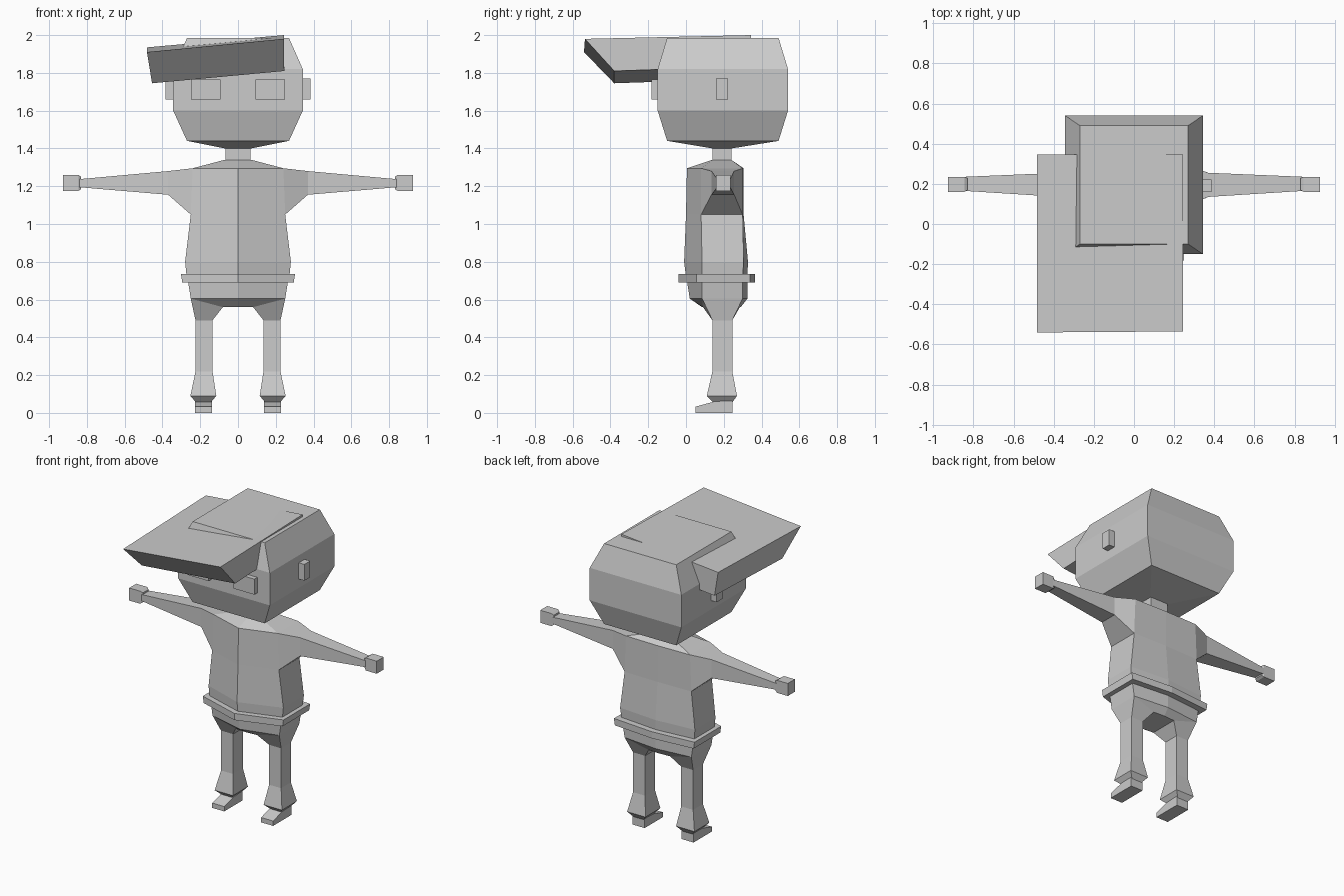
import bpy, bmesh

if "Cube" in bpy.data.objects:
    bpy.data.objects.remove(bpy.data.objects["Cube"])

grey = bpy.data.materials.new("plain grey")
grey.diffuse_color = (0.6, 0.6, 0.6, 1)
grey.use_nodes = True
grey.node_tree.nodes["Principled BSDF"].inputs["Base Color"].default_value = grey.diffuse_color


def make(name, verts, faces):
    mesh = bpy.data.meshes.new(name)
    mesh.from_pydata(verts, [], faces)
    bm = bmesh.new()
    bm.from_mesh(mesh)
    bmesh.ops.recalc_face_normals(bm, faces=bm.faces)
    bm.to_mesh(mesh)
    bm.free()
    mesh.materials.append(grey)
    ob = bpy.data.objects.new(name, mesh)
    bpy.context.collection.objects.link(ob)
    return ob


def loft(name, rings, caps=True):
    """Join rings of equal length into a skin."""
    n = len(rings[0])
    faces = [(r * n + i, r * n + (i + 1) % n, (r + 1) * n + (i + 1) % n, (r + 1) * n + i)
             for r in range(len(rings) - 1) for i in range(n)]
    if caps:
        faces += [tuple(range(n)), tuple(range((len(rings) - 1) * n, len(rings) * n))]
    return make(name, [v for r in rings for v in r], faces)


def rect(z, x0, x1, y0, y1):
    return [(x0, y0, z), (x1, y0, z), (x1, y1, z), (x0, y1, z)]


def hexa(z, x, fm, fs, bs, bm_):
    """Body ring with a ridge at the front and back middle."""
    return [(0, fm, z), (x, fs, z), (x, bs, z), (0, bm_, z), (-x, bs, z), (-x, fs, z)]


def section(x, y0, y1, z0, z1):
    return [(x, y0, z0), (x, y1, z0), (x, y1, z1), (x, y0, z1)]


def box(name, x0, x1, y0, y1, z0, z1):
    return loft(name, [rect(z0, x0, x1, y0, y1), rect(z1, x0, x1, y0, y1)])


# Head and neck
loft("head", [rect(1.40, -.07, .07, .14, .24), rect(1.44, -.27, .27, -.10, .49),
              rect(1.60, -.343, .343, -.15, .54), rect(1.82, -.343, .343, -.15, .54),
              rect(1.985, -.27, .27, -.10, .49)])
box("neck", -.067, .067, .14, .24, 1.33, 1.41)

# Tilted cap with a sloping brim front
loft("cap", [[(-.455, -.38, 1.745), (.245, -.38, 1.81), (.245, .345, 1.835), (-.455, .345, 1.77)],
             [(-.482, -.54, 1.91), (.243, -.535, 1.98), (.243, .345, 2.0), (-.482, .345, 1.935)]])

# Torso, with openings where the arms begin
torso = loft("torso", [hexa(.72, .272, 0, .085, .30, .325), hexa(.80, .28, -.01, .085, .305, .328),
                       hexa(1.05, .25, 0, .08, .30, .305), hexa(1.295, .24, .005, .08, .30, .305),
                       hexa(1.34, .07, .14, .14, .24, .24)])

# Belt
loft("belt", [hexa(.69, .295, -.04, .055, .34, .365), hexa(.735, .302, -.04, .055, .34, .365)])

# Pelvis: right half, mirrored
pelvis = make("pelvis", [
    (0, .005, .70), (.265, .085, .70), (.265, .30, .70), (0, .325, .70),
    (0, .02, .605), (.25, .085, .605), (.25, .30, .605), (0, .325, .605),
    (0, .085, .56), (.08, .09, .56), (.08, .285, .56), (0, .29, .56),
    (.225, .14, .49), (.135, .14, .49), (.135, .245, .49), (.225, .245, .49)],
    [(0, 1, 5, 4), (1, 2, 6, 5), (2, 3, 7, 6), (0, 3, 2, 1), (4, 5, 9, 8), (5, 12, 13, 9),
     (5, 6, 15, 12), (6, 10, 14, 15), (6, 7, 11, 10), (8, 9, 10, 11), (9, 13, 14, 10)])
pelvis.modifiers.new("mirror", 'MIRROR')

for s, side in ((1, "right"), (-1, "left")):
    def sx(ring):
        return [(s * x, y, z) for x, y, z in ring]

    # Arm
    root = [(.25, .08, 1.05), (.25, .30, 1.05), (.24, .30, 1.295), (.24, .08, 1.295)]
    loft(side + "_arm", [sx(root), sx(section(.37, .135, .255, 1.155, 1.28)),
                         sx(section(.845, .165, .235, 1.195, 1.237))])
    # Hand
    loft(side + "_hand", [sx(section(.83, .17, .228, 1.185, 1.25)),
                          sx(section(.845, .16, .235, 1.175, 1.26)),
                          sx(section(.927, .16, .235, 1.175, 1.26))])
    # Leg with flared cuff
    loft(side + "_leg", [sx(rect(.49, .135, .225, .14, .245)), sx(rect(.22, .135, .225, .14, .245)),
                         sx(rect(.09, .115, .252, .11, .27)), sx(rect(.055, .145, .222, .145, .245))])
    # Foot
    profile = [(.05, 0), (.245, 0), (.245, .065), (.15, .06), (.05, .033)]
    loft(side + "_foot", [sx([(x, y, z) for y, z in profile]) for x in (.138, .228)])
    # Ear
    lo, hi = sorted((s * .33, s * .385))
    box(side + "_ear", lo, hi, .16, .222, 1.66, 1.77)
    # Eye
    lo, hi = sorted((s * .093, s * .25))
    box(side + "_eye", lo, hi, -.182, -.14, 1.66, 1.765)

# Remove the torso side faces hidden under the arms
bm = bmesh.new()
bm.from_mesh(torso.data)
hidden = [f for f in bm.faces
          if abs(f.calc_center_median().x) > .24 and 1.06 < f.calc_center_median().z < 1.29]
bmesh.ops.delete(bm, geom=hidden, context='FACES')
bm.to_mesh(torso.data)
bm.free()
